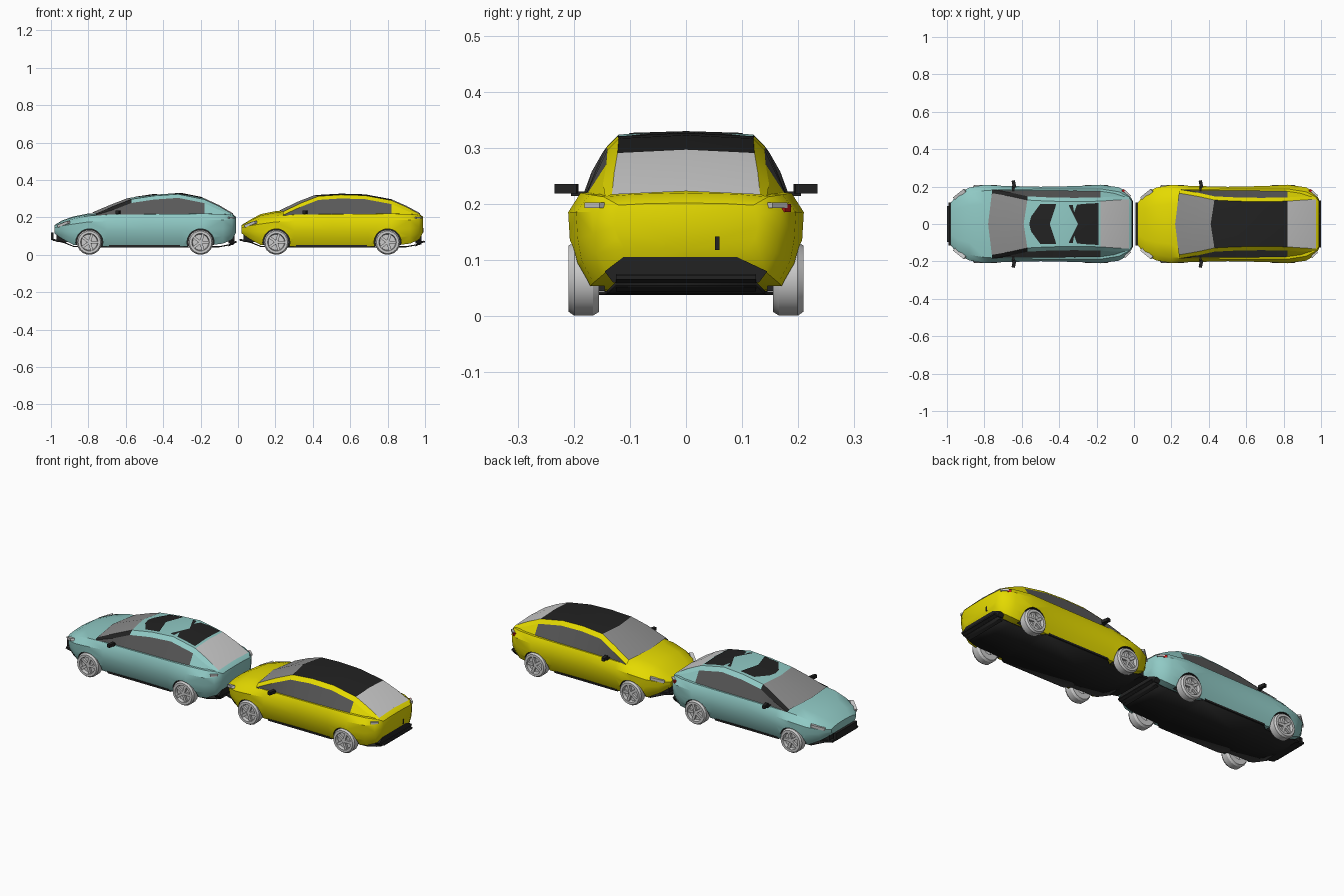
import bpy, bmesh, math
from mathutils import Matrix, Vector

if "Cube" in bpy.data.objects:
    bpy.data.objects.remove(bpy.data.objects["Cube"])


def material(name, r, g, b):
    m = bpy.data.materials.new(name)
    m.diffuse_color = (r, g, b, 1)
    m.use_nodes = True
    m.node_tree.nodes["Principled BSDF"].inputs["Base Color"].default_value = m.diffuse_color
    return m


TEAL = material("teal_paint", .28, .59, .56)
YELLOW = material("yellow_paint", .78, .70, .0)
BLACK = material("black_trim", .016, .016, .016)
DARK = material("dark_glass", .10, .10, .10)
GLASS = material("grey_glass", .27, .27, .27)
RED = material("red_lamp", .55, .01, .01)


def make(name, bm, x, mat=None, mirror=False, thick=0, angle=35):
    bmesh.ops.recalc_face_normals(bm, faces=bm.faces)
    me = bpy.data.meshes.new(name)
    bm.to_mesh(me)
    bm.free()
    ob = bpy.data.objects.new(name, me)
    bpy.context.collection.objects.link(ob)
    ob.location.x = x
    if mat:
        me.materials.append(mat)
    if mirror:
        mod = ob.modifiers.new("mirror", 'MIRROR')
        mod.use_axis = (False, True, False)
    if thick:
        ob.modifiers.new("thickness", 'SOLIDIFY').thickness = thick
    smooth(ob, angle)
    return ob


def smooth(ob, angle=35):
    bpy.ops.object.select_all(action='DESELECT')
    ob.select_set(True)
    bpy.context.view_layer.objects.active = ob
    bpy.ops.object.shade_smooth_by_angle(angle=math.radians(angle))


def strip(name, a, b, x, mat=None, thick=0):
    """Skin between two rows of points, mirrored across the car."""
    bm = bmesh.new()
    va, vb = [bm.verts.new(p) for p in a], [bm.verts.new(p) for p in b]
    for i in range(len(a) - 1):
        bm.faces.new((va[i], va[i + 1], vb[i + 1], vb[i]))
    return make(name, bm, x, mat, True, thick)


def box(name, center, size, x, mat=None, yaw=0, pitch=0, mirror=False):
    bm = bmesh.new()
    m = (Matrix.Translation(center) @ Matrix.Rotation(yaw, 4, 'Z')
         @ Matrix.Rotation(pitch, 4, 'Y') @ Matrix.Diagonal((*size, 1)))
    bmesh.ops.create_cube(bm, size=1, matrix=m)
    return make(name, bm, x, mat, mirror)


def prism(name, yz, x0, x1, x, mat):
    """Cross-section in y/z extruded along x."""
    bm = bmesh.new()
    f = bm.faces.new([bm.verts.new((x0, y, z)) for y, z in yz])
    r = bmesh.ops.extrude_face_region(bm, geom=[f])
    bmesh.ops.translate(bm, vec=(x1 - x0, 0, 0),
                        verts=[v for v in r['geom'] if isinstance(v, bmesh.types.BMVert)])
    return make(name, bm, x, mat)


# u, half width, floor z, belt half width, belt z, centre z
STATIONS = [(.018, .11, .115, .09, .152, .158), (.06, .165, .085, .14, .172, .184),
            (.12, .195, .053, .165, .192, .205), (.20, .209, .046, .178, .208, .221),
            (.30, .204, .045, .185, .214, .223), (.50, .199, .045, .186, .216, .225),
            (.70, .203, .045, .187, .218, .225), (.82, .21, .047, .188, .220, .225),
            (.92, .196, .06, .172, .217, .224), (.968, .168, .08, .147, .213, .220),
            (.99, .13, .12, .12, .198, .202)]
WHEELS = (.205, .80)
US = [.24, .34, .43, .55, .68, .82, .90, .972]
RAIL_Y = [.165, .148, .128, .122, .12, .122, .128, .132]
BELT_Y = [.178, .18, .182, .182, .182, .182, .169, .142]


def body(tag, x, paint, hood_lift):
    bm = bmesh.new()
    rings = []
    for u, w, zf, b, zb, zc in STATIONS:
        zc += hood_lift if .1 < u < .4 else 0
        h = zb - zf
        half = [(w * .84, zf), (w * .95, zf + h * .25), (w * .985, zf + h * .5),
                (w, zf + h * .8), (b, zb), (b * .6, zb * .3 + zc * .7)]
        ring = [(0, zf)] + half + [(0, zc)] + [(-y, z) for y, z in reversed(half)]
        rings.append([bm.verts.new((u, y, z)) for y, z in ring])
    n = len(rings[0])
    for r, s in zip(rings, rings[1:]):
        for i in range(n):
            bm.faces.new((r[i], r[(i + 1) % n], s[(i + 1) % n], s[i]))
    bm.faces.new(rings[0])
    bm.faces.new(rings[-1])
    ob = make(tag + "_body", bm, x, paint)
    # wheel arches
    bm = bmesh.new()
    for u in WHEELS:
        for s in (-1, 1):
            bmesh.ops.create_cone(bm, cap_ends=True, segments=20, radius1=.073, radius2=.073, depth=.12,
                                  matrix=Matrix.Translation((u, s * .205, .066)) @ Matrix.Rotation(math.pi / 2, 4, 'X'))
    cutter = make(tag + "_arch_cutter", bm, x, BLACK)
    cutter.hide_render = True
    mod = ob.modifiers.new("arches", 'BOOLEAN')
    mod.object, mod.operation, mod.solver = cutter, 'DIFFERENCE', 'EXACT'
    mod.material_mode = 'TRANSFER'
    dg = bpy.context.evaluated_depsgraph_get()
    me = bpy.data.meshes.new_from_object(ob.evaluated_get(dg))
    ob.modifiers.clear()
    ob.data = me
    bpy.data.objects.remove(cutter)
    smooth(ob)


def wheel(name, x, y_sign):
    bm = bmesh.new()
    prof = [(.03, .155), (.06, .155), (.067, .166), (.067, .199), (.06, .209),
            (.047, .209), (.043, .192), (.014, .192), (.011, .203), (0, .203)]
    vs = [bm.verts.new((r, y * y_sign, 0)) for r, y in prof]
    es = [bm.edges.new(p) for p in zip(vs, vs[1:])]
    bmesh.ops.spin(bm, geom=vs + es, cent=(0, 0, 0), axis=(0, 1, 0), angle=math.tau, steps=18)
    bmesh.ops.remove_doubles(bm, verts=bm.verts, dist=1e-4)
    for k in range(5):
        m = (Matrix.Rotation(k * math.tau / 5, 4, 'Y') @ Matrix.Translation((.028, y_sign * .198, 0))
             @ Matrix.Diagonal((.038, .012, .014, 1)))
        bmesh.ops.create_cube(bm, size=1, matrix=m)
    make(name, bm, x, angle=30).location.z = .067


def car(tag, x, paint, heights, roof_mat, hood_lift):
    body(tag, x, paint, hood_lift)
    # cabin guide rows: centre line, roof rail inner and outer, belt
    mid = [Vector((u - (.02 if u < .5 else 0), 0, z)) for u, z in zip(US, heights)]
    rail = [Vector((u, y, z - .006)) for u, y, z in zip(US, RAIL_Y, heights)]
    outer = [Vector((p.x, p.y + .02, max(p.z - .02, .212))) for p in rail]
    outer[-1].y -= .008
    belt = [Vector((u, y, .209)) for u, y in zip(US, BELT_Y)]
    strip(tag + "_windshield", mid[:3], rail[:3], x, GLASS)
    strip(tag + "_roof", mid[2:6], rail[2:6], x, roof_mat)
    strip(tag + "_rear_window", mid[5:], rail[5:], x)
    strip(tag + "_front_pillars", rail[:3], outer[:3], x, BLACK if paint is TEAL else paint)
    strip(tag + "_roof_rails", rail[2:], outer[2:], x, paint)
    strip(tag + "_side_windows", outer[:6], belt[:6], x, DARK)
    strip(tag + "_rear_pillars", outer[5:], belt[5:], x, paint)
    # underfloor
    edge = [(.015, .10, .078), (.07, .135, .062), (.12, .145, .042), (.28, .145, .038), (.31, .17, .038),
            (.70, .17, .038), (.725, .145, .038), (.9, .14, .04), (.98, .125, .055)]
    strip(tag + "_underfloor", [(u, 0, z) for u, y, z in edge], edge, x, BLACK, .006)
    # sills, lips, bumpers
    box(tag + "_sill", (.5, .168, .046), (.38, .016, .01), x, BLACK, mirror=True)
    box(tag + "_front_lip", (.045, 0, .073), (.075, .23, .01), x, BLACK, pitch=.2)
    box(tag + "_lower_grille", (.065, 0, .092), (.07, .22, .045), x, BLACK)
    prism(tag + "_rear_bumper", [(-.13, .06), (-.145, .08), (-.09, .122), (.06, .12), (.145, .08), (.13, .06)],
          .95, .982, x, BLACK)
    box(tag + "_rear_lip", (.97, 0, .06), (.05, .25, .01), x, BLACK, pitch=-.45)
    # lamps
    box(tag + "_headlight", (.068, .158, .163), (.075, .02, .014), x, yaw=.68, pitch=-.3, mirror=True)
    box(tag + "_tail_lamp", (.964, .163, .198), (.04, .012, .01), x, yaw=-.75, mirror=True)
    box(tag + "_tail_lamp_red", (.946, .176, .193), (.02, .014, .014), x, RED, yaw=-.6)
    # mirrors
    box(tag + "_mirror_stalk", (.355, .19, .218), (.012, .03, .008), x, BLACK, mirror=True)
    box(tag + "_mirror", (.358, .213, .227), (.018, .04, .017), x, BLACK, yaw=.2, mirror=True)
    for u, end in zip(WHEELS, ("front", "rear")):
        for s, side in ((-1, "right"), (1, "left")):
            wheel(f"{tag}_{end}_{side}_wheel", x + u, s)


BLUE_H = [.226, .268, .303, .321, .33, .302, .265, .222]
YELLOW_H = [.236, .284, .319, .327, .323, .297, .262, .223]
car("teal_car", -1, TEAL, BLUE_H, TEAL, 0)
car("yellow_car", 0, YELLOW, YELLOW_H, BLACK, .012)

# upper front grille of the teal car, rear edge of the yellow one
box("teal_car_grille", (.007, 0, .1), (.014, .19, .04), -1, BLACK)
box("yellow_car_tow_cover", (.988, .056, .13), (.01, .008, .024), 0, BLACK)
box("yellow_car_rear_edge", (.99, 0, .07), (.02, .25, .008), 0, BLACK)


# dark roof panels of the teal car, laid just above the roof
def roof_panel(name, rows):
    def height(u):
        for i in range(len(US) - 1):
            if US[i] <= u <= US[i + 1]:
                t = (u - US[i]) / (US[i + 1] - US[i])
                return BLUE_H[i] * (1 - t) + BLUE_H[i + 1] * t
    a = [(u0, 0, height(u0) + .004) for u0, u1, y in rows]
    b = [(u1, y, height(u1) - .006 * y / .12 + .004) for u0, u1, y in rows]
    strip(name, a, b, -1, BLACK)


roof_panel("teal_car_front_roof_panel", [(.44, .45, .04), (.50, .50, .108), (.55, .585, .108)])
roof_panel("teal_car_rear_roof_panel", [(.70, .65, .10), (.75, .74, .108), (.81, .81, .112)])
